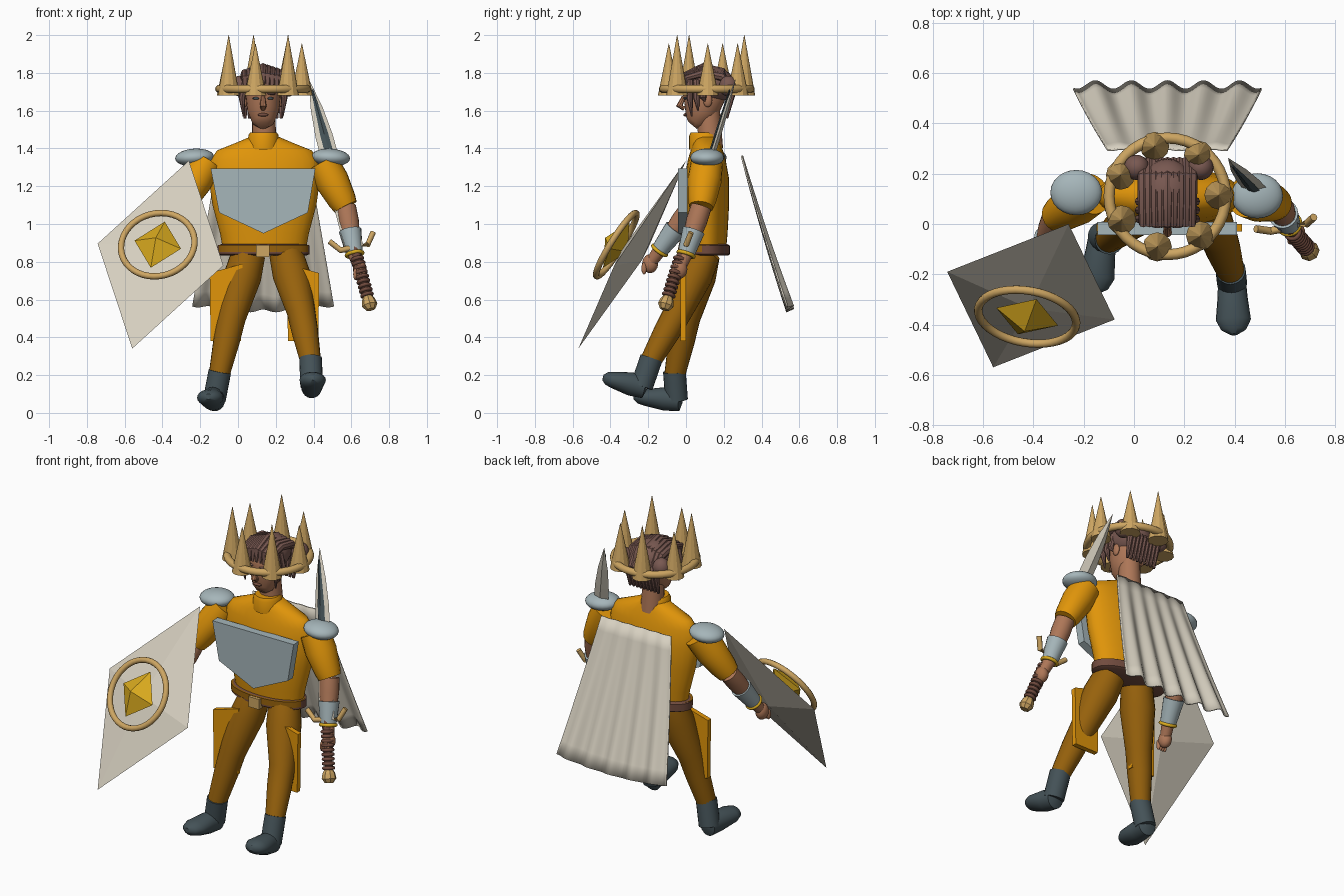
import bpy, bmesh, math
from math import sin, cos, pi
from mathutils import Vector as V, Matrix

if "Cube" in bpy.data.objects:
    bpy.data.objects.remove(bpy.data.objects["Cube"])


def colour(name, *srgb):
    m = bpy.data.materials.new(name)
    m.use_nodes = True
    c = [(v / 255) ** 2.2 for v in srgb] + [1]
    m.diffuse_color = c
    m.node_tree.nodes["Principled BSDF"].inputs["Base Color"].default_value = c
    return m


ORANGE = colour("orange cloth", 224, 148, 18)
OCHRE = colour("ochre trousers", 150, 98, 20)
STEEL = colour("pale steel", 164, 180, 184)
BOOT = colour("slate leather", 70, 83, 88)
SKIN = colour("skin", 172, 118, 88)
HAIR = colour("brown hair", 120, 89, 82)
GOLD = colour("old gold", 204, 164, 98)
CREAM = colour("cream", 214, 207, 191)
GEM = colour("yellow gem", 218, 170, 36)
BROWN = colour("brown leather", 112, 76, 64)


def finish(bm, name, mat, smooth=True):
    bmesh.ops.recalc_face_normals(bm, faces=bm.faces)
    me = bpy.data.meshes.new(name)
    bm.to_mesh(me)
    bm.free()
    me.materials.append(mat)
    ob = bpy.data.objects.new(name, me)
    bpy.context.collection.objects.link(ob)
    if smooth:
        bpy.ops.object.select_all(action='DESELECT')
        ob.select_set(True)
        bpy.context.view_layer.objects.active = ob
        bpy.ops.object.shade_smooth_by_angle(angle=math.radians(40))
    return ob


def tube(name, pts, radii, mat, segs=20, smooth=True):
    """Skin elliptical rings along a path; each radius is a number or (side, depth)."""
    bm, pts, rings = bmesh.new(), [V(p) for p in pts], []
    for i, p in enumerate(pts):
        d = (pts[min(i + 1, len(pts) - 1)] - pts[max(i - 1, 0)]).normalized()
        side = V((1, 0, 0)) if abs(d.x) < 0.9 else V((0, 0, 1))
        u = (side - d * side.dot(d)).normalized()
        v = d.cross(u)
        a, b = radii[i] if isinstance(radii[i], tuple) else (radii[i],) * 2
        rings.append([bm.verts.new(p + u * a * cos(2 * pi * k / segs) + v * b * sin(2 * pi * k / segs))
                      for k in range(segs)])
    for r, s in zip(rings, rings[1:]):
        for k in range(segs):
            bm.faces.new((r[k], r[k - 1], s[k - 1], s[k]))
    bm.faces.new(rings[0])
    bm.faces.new(rings[-1])
    return finish(bm, name, mat, smooth)


def ball(name, loc, size, mat, tilt=0.0):
    bm = bmesh.new()
    bmesh.ops.create_uvsphere(bm, u_segments=24, v_segments=14, radius=1)
    bm.transform(Matrix.Translation(loc) @ Matrix.Rotation(tilt, 4, 'Y') @ Matrix.Diagonal((*size, 1)))
    return finish(bm, name, mat)


def ring(name, loc, major, minor, mat, axis=(0, 0, 1)):
    q = V(axis).to_track_quat('Z', 'Y')
    bpy.ops.mesh.primitive_torus_add(location=loc, rotation=q.to_euler(), major_radius=major,
                                     minor_radius=minor, major_segments=40, minor_segments=10)
    ob = bpy.context.object
    ob.name = name
    ob.data.materials.append(mat)
    bpy.ops.object.shade_smooth()
    return ob


def plate(name, outline, y0, y1, mat):
    """Extrude an x-z outline in depth."""
    bm = bmesh.new()
    f = bm.faces.new([bm.verts.new((x, y0, z)) for x, z in outline])
    ext = bmesh.ops.extrude_face_region(bm, geom=[f])
    bmesh.ops.translate(bm, vec=(0, y1 - y0, 0),
                        verts=[g for g in ext["geom"] if isinstance(g, bmesh.types.BMVert)])
    return finish(bm, name, mat, False)


def bipyramid(name, centre, a, b, n, mat):
    """Four-cornered flat crystal with a peak on both sides."""
    bm = bmesh.new()
    rim = [bm.verts.new(centre + c) for c in (a, b, -a, -b)]
    for peak in (centre + n, centre - n):
        t = bm.verts.new(peak)
        for k in range(4):
            bm.faces.new((rim[k - 1], rim[k], t))
    return finish(bm, name, mat, False)


CX = 0.14

# Torso, collar, belt
tube("tunic", [(CX, .11, z) for z in (.84, .95, 1.1, 1.24, 1.34, 1.39, 1.43, 1.46)],
     [(.215, .1), (.235, .11), (.275, .118), (.295, .118), (.285, .1), (.25, .085), (.15, .072), (.08, .06)],
     ORANGE, 32)
tube("collar", [(CX - .005, .1, 1.4), (CX - .005, .095, 1.47), (CX - .005, .095, 1.485)], [.085, .08, .07], ORANGE)
tube("belt", [(CX - .005, .11, z) for z in (.832, .84, .885, .893)],
     [(.225, .11), (.243, .122), (.243, .122), (.225, .11)], BROWN, 32)
tube("belt_front_band", [(CX - .005, .1, .853), (CX - .005, .1, .89)], [(.24, .117)] * 2, OCHRE, 32)
plate("belt_buckle", [(.095, .825), (.168, .825), (.168, .888), (.095, .888)], -.035, .0, GOLD)

# Breastplate and thigh plates
plate("breastplate", [(-.145, 1.295), (-.1, 1.06), (.135, .95), (.37, 1.06), (.41, 1.295)], -.043, .008, STEEL)
for s, side in ((-1, "right"), (1, "left")):
    plate(side + "_thigh_plate", [(CX + s * x, z) for x, z in ((.115, .79), (.29, .74), (.285, .38), (.125, .38))],
          -.03, .0, ORANGE)

# Legs and boots: hip, knee, ankle, heel, toe
legs = {"right": ((.055, .09, .84), (-.035, .0, .5), (-.1, -.06, .2), (-.125, -.05, .07), (-.155, -.265, .085)),
        "left": ((.255, .09, .84), (.335, -.045, .53), (.385, -.19, .27), (.39, -.235, .14), (.397, -.43, .185))}
for side, (hip, knee, ankle, heel, toe) in legs.items():
    hip, knee, ankle, heel, toe = map(V, (hip, knee, ankle, heel, toe))
    tube(side + "_trouser", [hip, hip.lerp(knee, .35), knee, knee.lerp(ankle, .4), ankle],
         [.09, .1, .075, .07, .055], OCHRE)
    tube(side + "_boot_shaft", [ankle + (ankle - heel) * .15, ankle, heel], [.06, .06, .06], BOOT)
    f = toe - heel
    tube(side + "_boot_foot", [heel - f * .14, heel - f * .08, heel + f * .3, heel + f * .75, heel + f * .95, toe + f * .05],
         [.02, (.055, .06), (.06, .062), (.07, .045), (.05, .034), (.015, .015)], BOOT)

# Arms: shoulder, elbow, wrist, hand
arms = {"right": ((-.17, .12, 1.32), (-.31, .03, 1.09), (-.365, -.14, .86), (-.386, -.19, .79)),
        "left": ((.45, .11, 1.32), (.57, .08, 1.09), (.617, -.0, .84), (.645, -.035, .76))}
for side, pts in arms.items():
    sh, el, wr, hd = map(V, pts)
    tube(side + "_sleeve", [sh, sh.lerp(el, .4), el.lerp(sh, .15), el], [.085, .09, .075, .065], ORANGE)
    tube(side + "_forearm", [el, el.lerp(wr, .3), wr, hd], [.055, .056, .036, .03], SKIN)
    tube(side + "_bracer", [el.lerp(wr, .5), wr], [.06, .045], STEEL)
    ring(side + "_bracer_rim", wr, .043, .01, GEM, wr - el)
    ball(side + "_hand", hd, (.036, .042, .05), SKIN)
    for k in range(4):
        ball(side + "_finger", hd + V((-.024 + .015 * k, -.032, -.025)), (.011, .014, .032), SKIN)
ball("right_shoulder_guard", (-.23, .125, 1.352), (.103, .09, .047), STEEL, -.06)
ball("left_shoulder_guard", (.49, .112, 1.352), (.103, .09, .047), STEEL, .06)

# Head and face
tube("neck", [(CX, .13, 1.4), (CX - .005, .12, 1.6)], [.066, .06], SKIN)
tube("head", [(.133, y, z) for y, z in ((.035, 1.522), (.05, 1.54), (.08, 1.6), (.095, 1.67), (.1, 1.74), (.1, 1.8))],
     [(.03, .028), (.058, .058), (.084, .092), (.092, .112), (.09, .11), (.05, .06)], SKIN, 24)
tube("nose", [(.133, -.012, 1.675), (.133, -.035, 1.625), (.133, -.008, 1.612)], [.01, .018, .014], SKIN, 8)
ball("mouth", (.133, -.002, 1.578), (.028, .012, .009), BROWN)
for s, side in ((-1, "right"), (1, "left")):
    ball(side + "_ear", (.133 + s * .094, .115, 1.655), (.014, .024, .036), SKIN)
    ball(side + "_eye", (.133 + s * .038, -.004, 1.665), (.018, .01, .007), BOOT)
    ball(side + "_eyebrow", (.133 + s * .04, -.006, 1.69), (.026, .01, .006), HAIR, s * .1)

# Hair: cap, swept strands, back puffs and side locks
ball("hair_cap", (.133, .125, 1.735), (.112, .135, .1), HAIR)
for k in range(9):
    x = .133 + (k - 4) * .024
    w = 1 - abs(k - 4) / 7
    tube("hair_strand", [(x, -.012 + .03 * (1 - w), 1.70 + .02 * w), (x, .0, 1.76 + .03 * w), (x, .09, 1.775 + .055 * w),
                         (x, .19, 1.76 + .045 * w), (x, .245, 1.7), (x, .215, 1.56)],
         [.008, .018, .022, .024, .022, .008], HAIR, 8)
for s, side in ((-1, "right"), (1, "left")):
    ball(side + "_hair_puff", (.138 + s * .128, .225, 1.73), (.05, .05, .055), HAIR)
    for k in range(3):
        tube(side + "_side_lock", [(.133 + s * .09, .02 + .035 * k, 1.76), (.133 + s * .112, .02 + .035 * k, 1.67),
                                   (.133 + s * .104, .03 + .035 * k, 1.6 - .03 * (k == 0) + .05 * (k == 2))],
             [.02, .018, .004], HAIR, 8)

# Crown
crown = V((.133, .11, 1.715))
ring("crown_band", crown, .232, .022, GOLD)
for k in range(7):
    t = math.radians(1.5) + 2 * pi * k / 7
    base = crown + V((cos(t), sin(t), 0)) * .205 - V((0, 0, .035))
    top = 2.0 if k in (2, 4, 6) else 1.955
    tube("crown_spike", [base, (base.x, base.y, top)], [.058, .001], GOLD, 12, False)

# Shield with ring and crystal
mid = V((-.41, -.285, .838))
long_half, wide_half = V((-.15, -.285, -.4975)), V((.333, -.095, -.058))
face = long_half.cross(wide_half).normalized()
bipyramid("shield", mid, long_half, wide_half, face * .06, CREAM)
ring("shield_ring", mid + face * .1, .197, .017, GOLD, face)
bipyramid("shield_crystal", mid + face * .1, long_half * .245, wide_half * .37, face * .07, GEM)

# Sword
pommel, tip = V((.695, -.105, .58)), V((.375, .262, 1.765))
axis = (tip - pommel).normalized()
wide = (V((1, .2, .2)) - axis * V((1, .2, .2)).dot(axis)).normalized()
front = wide.cross(axis).normalized()
guard = pommel.lerp(tip, .25)
tube("sword_blade", [guard, pommel.lerp(tip, .75), pommel.lerp(tip, .87), tip],
     [(.05, .016), (.046, .015), (.032, .013), (.001, .001)], CREAM, 4, False)
tube("sword_groove", [pommel.lerp(tip, t) + front * .014 for t in (.27, .75, .95)],
     [(.024, .007), (.022, .007), (.006, .004)], BOOT, 4, False)
tube("sword_grip", [pommel, guard], [.024, .024], BROWN, 12)
for k in range(9):
    ring("grip_wrap", pommel.lerp(guard, .15 + .08 * k), .027, .01, BROWN, axis)
tube("sword_pommel", [pommel - axis * .035, pommel - axis * .01, pommel + axis * .02, pommel + axis * .04],
     [.025, .042, .036, .024], GOLD, 8, False)
for s in (-1, 1):
    tube("sword_guard", [guard - wide * s * .01, guard + wide * s * .075, guard + wide * s * .12 + axis * .06],
         [.018, .016, .015], GOLD, 10)

# Cape with folds that deepen toward the hem
bm = bmesh.new()
rows, cols = 10, 66
grid = []
for r in range(rows + 1):
    t = r / rows
    line = []
    for c in range(cols + 1):
        u = 2 * c / cols - 1
        wave = cos(u * pi * 5.2)
        line.append(bm.verts.new((.133 + u * (.238 + .135 * t),
                                  .3 + .255 * t + .03 * t * (1 - t) * -1 + .017 * (.15 + .85 * t) * wave,
                                  1.362 - .82 * t + t * (.03 * u * u + .008 * wave))))
    grid.append(line)
for a, b in zip(grid, grid[1:]):
    for c in range(cols):
        bm.faces.new((a[c], a[c + 1], b[c + 1], b[c]))
cape = finish(bm, "cape", CREAM)
cape.modifiers.new("thickness", 'SOLIDIFY').thickness = .008
